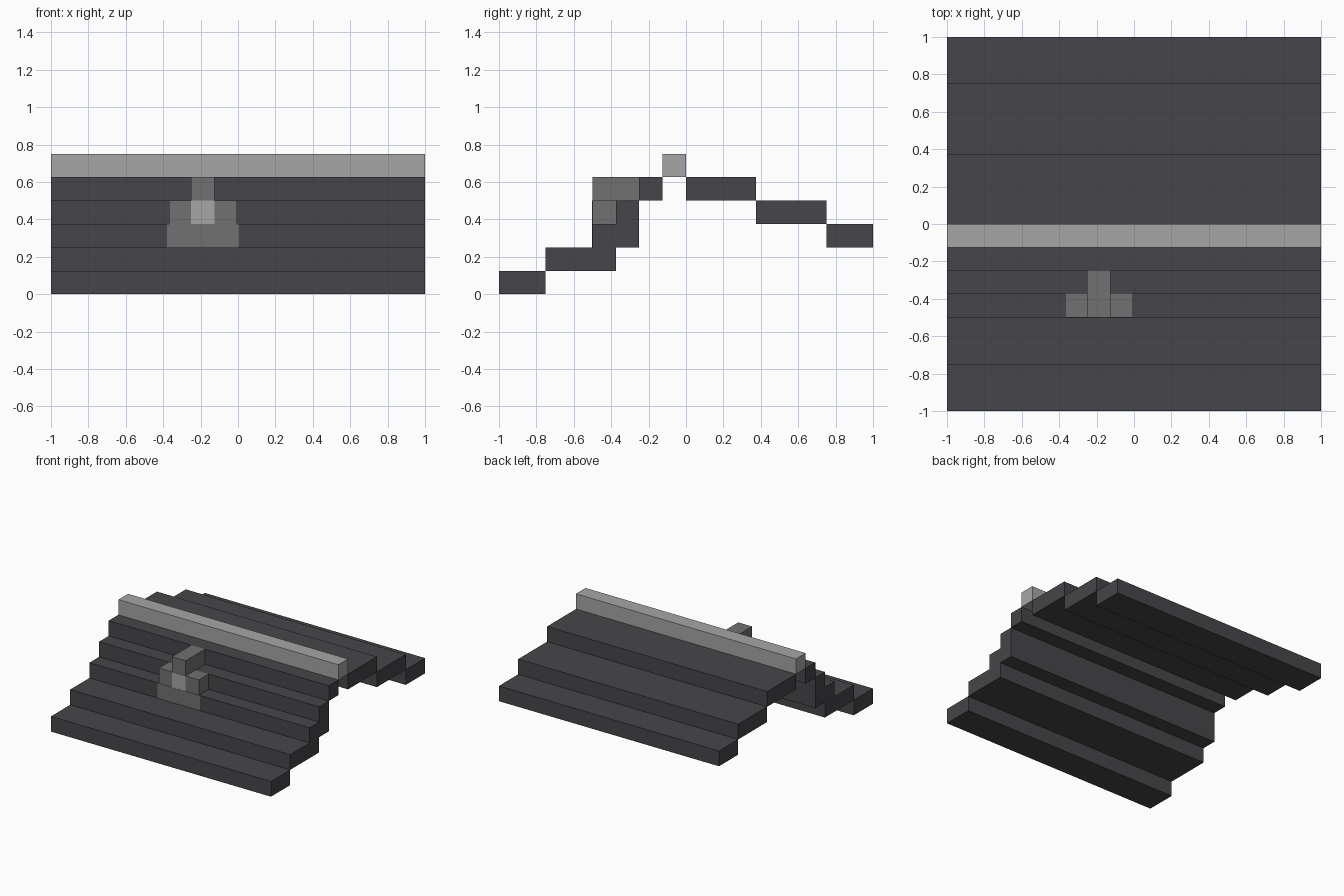
import bpy
import bmesh
from mathutils import Vector

cube = bpy.data.objects.get("Cube")
if cube:
    bpy.data.objects.remove(cube, do_unlink=True)

U = 0.125  # one block unit


def material(name, rgb):
    mat = bpy.data.materials.new(name)
    mat.use_nodes = True
    colour = (*rgb, 1)
    mat.diffuse_color = colour
    mat.node_tree.nodes["Principled BSDF"].inputs["Base Color"].default_value = colour
    return mat


slate = material("dark slate", (0.061, 0.060, 0.067))
stone = material("mid grey stone", (0.165, 0.165, 0.165))
pale = material("pale grey", (0.38, 0.38, 0.38))


def box(name, x, y, z, mat):
    """Axis-aligned box from (low, high) pairs."""
    bm = bmesh.new()
    bmesh.ops.create_cube(bm, size=1)
    centre = Vector([(a + b) / 2 for a, b in (x, y, z)])
    size = Vector([b - a for a, b in (x, y, z)])
    for v in bm.verts:
        v.co = v.co * size + centre
    mesh = bpy.data.meshes.new(name)
    bm.to_mesh(mesh)
    bm.free()
    mesh.materials.append(mat)
    obj = bpy.data.objects.new(name, mesh)
    bpy.context.collection.objects.link(obj)
    return obj


def units(*pair):
    return tuple(v * U for v in pair)


# Stepped roof courses: front edge, back edge and level, in block units
front_steps = [(-8, -6, 0), (-6, -3, 1), (-4, -2, 2), (-3, -2, 3), (-2, -1, 4)]
back_steps = [(0, 3, 4), (3, 6, 3), (6, 8, 2)]
for side, steps in (("front", front_steps), ("back", back_steps)):
    for i, (y0, y1, level) in enumerate(steps):
        box(f"{side}_roof_step_{i + 1}", (-1, 1), units(y0, y1),
            units(level, level + 1), slate)

# Ridge beam
box("ridge_beam", (-1, 1), units(-1, 0), units(5, 6), pale)

# Dormer: base facing, two cheeks, roof block and window
e = 0.005
box("dormer_base", (-3 * U - e, e), (-4 * U - 0.003, -4 * U + e),
    units(2, 3), stone)
box("dormer_right_cheek", (-3 * U + e, -2 * U), units(-4, -3), units(3, 4), stone)
box("dormer_left_cheek", (-U, -e), units(-4, -3), units(3, 4), stone)
box("dormer_roof", units(-2, -1), units(-4, -2), units(4, 5), stone)
box("dormer_window", units(-2, -1), (-4 * U - 0.002, -3 * U), units(3, 4), pale)
